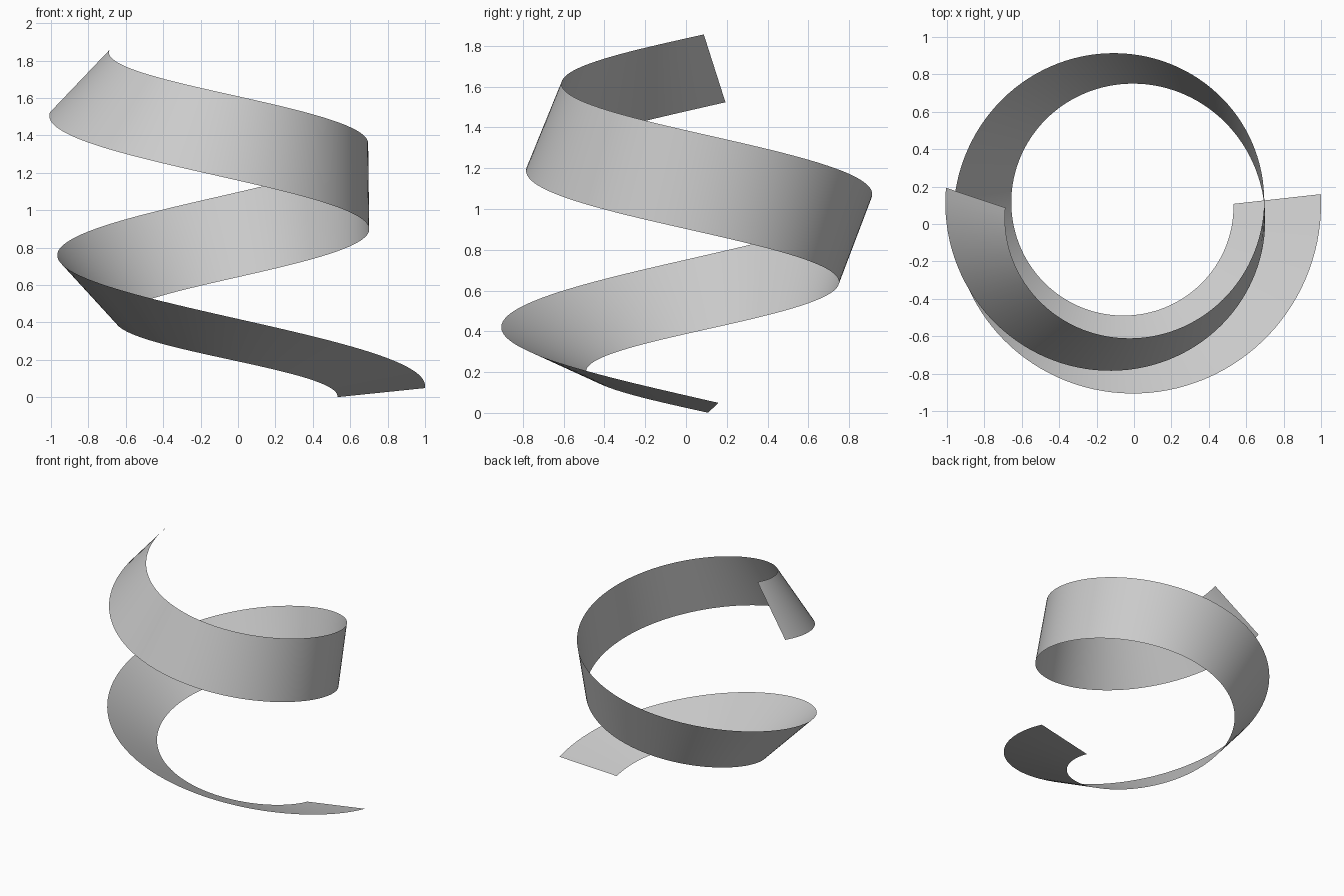
import bpy, bmesh
from math import radians, sin, cos, atan, exp
from mathutils import Vector

if "Cube" in bpy.data.objects:
    bpy.data.objects.remove(bpy.data.objects["Cube"])

STEPS = 184          # segments along the coil
TRAVEL = 550.5       # degrees swept, clockwise seen from above
RADIUS = 0.765
HALF_WIDTH = 0.236
RISE = 1.665
PITCH = atan(RISE / (RADIUS * radians(TRAVEL)))


def cross_section(t):
    """Two edge points of the ribbon after t degrees of travel."""
    a = radians(5 - t)
    twist = radians(6 + 0.232 * t)
    radial = Vector((cos(a), sin(a), 0))
    forward = Vector((sin(a), -cos(a), 0))
    binormal = Vector((0, 0, cos(PITCH))) - forward * sin(PITCH)
    # axis leans slightly towards -x
    axis = Vector((-0.03 - 0.0001 * t + 0.033 * exp(-t / 70), 0.067,
                   0.025 + RISE * t / TRAVEL))
    mid = axis + radial * RADIUS
    across = (radial * cos(twist) + binormal * sin(twist)) * HALF_WIDTH
    return mid - across, mid + across


# twisted helical ribbon, a single thin sheet
bm = bmesh.new()
rows = [[bm.verts.new(p) for p in cross_section(TRAVEL * i / STEPS)]
        for i in range(STEPS + 1)]
for (a, b), (c, d) in zip(rows, rows[1:]):
    bm.faces.new((a, b, d, c)).smooth = True

mesh = bpy.data.meshes.new("twisted_ribbon")
bm.to_mesh(mesh)
bm.free()
ribbon = bpy.data.objects.new("twisted_ribbon", mesh)
bpy.context.collection.objects.link(ribbon)
